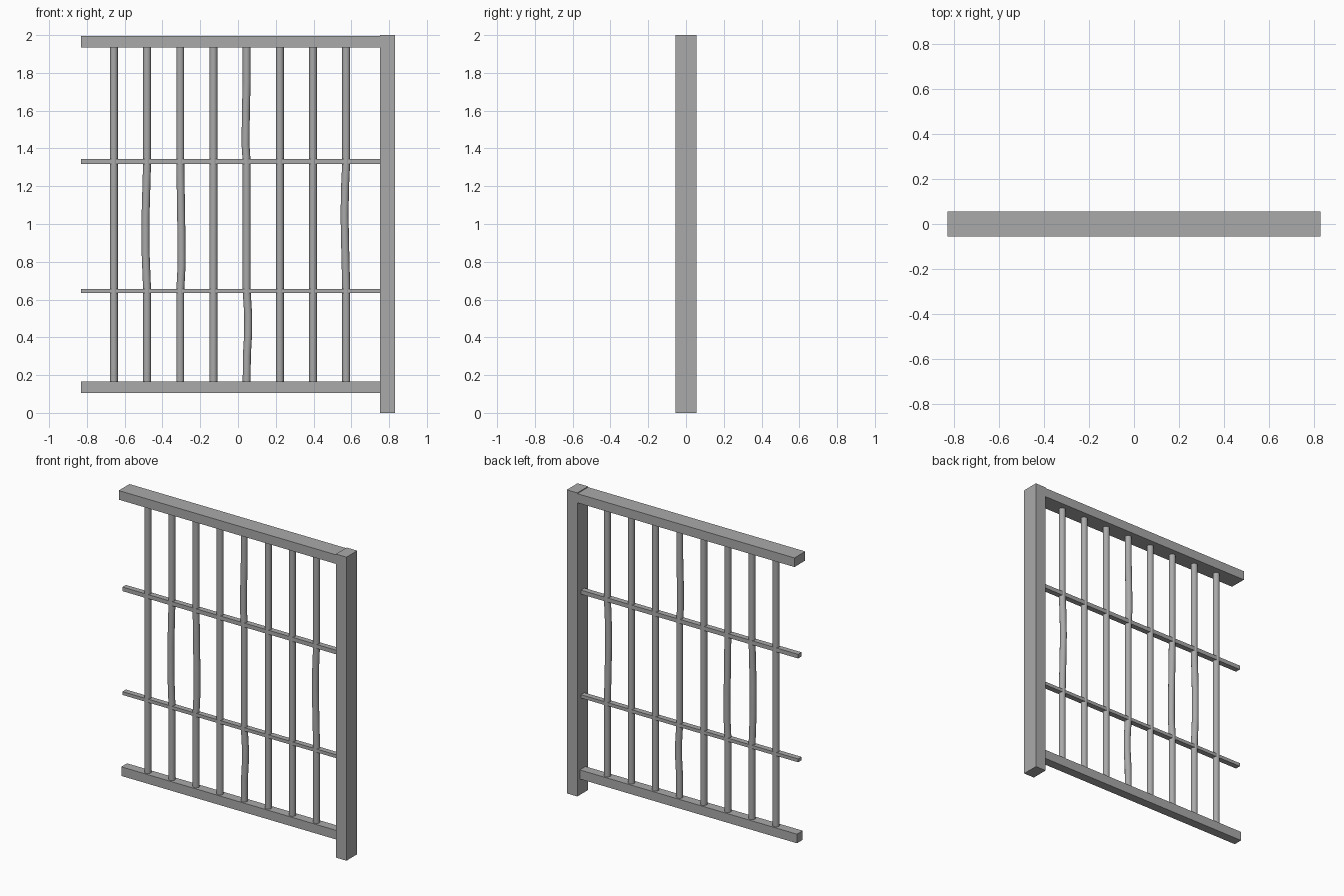
import bpy
import bmesh
from mathutils import Vector

cube = bpy.data.objects.get("Cube")
if cube:
    bpy.data.objects.remove(cube)

# One flat grey metal
metal = bpy.data.materials.new("grey_metal")
metal.use_nodes = True
GREY = (0.40, 0.40, 0.40, 1)
metal.diffuse_color = GREY
metal.node_tree.nodes["Principled BSDF"].inputs["Base Color"].default_value = GREY


def add_box(name, x, y, z):
    """Box from (min, max) ranges on each axis."""
    mesh = bpy.data.meshes.new(name)
    bm = bmesh.new()
    bmesh.ops.create_cube(bm, size=1)
    for v in bm.verts:
        v.co = Vector([lo + (c + 0.5) * (hi - lo)
                       for c, (lo, hi) in zip(v.co, (x, y, z))])
    bm.to_mesh(mesh)
    bm.free()
    mesh.materials.append(metal)
    obj = bpy.data.objects.new(name, mesh)
    bpy.context.collection.objects.link(obj)


def add_bar(name, x, bends, radius=0.021):
    """Upright round bar; each bend is (z, sideways shift)."""
    curve = bpy.data.curves.new(name, "CURVE")
    curve.dimensions = "3D"
    curve.bevel_depth = radius
    curve.bevel_resolution = 6
    curve.use_fill_caps = True
    path = [(0.15, 0)] + bends + [(1.95, 0)]
    spline = curve.splines.new("POLY")
    spline.points.add(len(path) - 1)
    for point, (z, shift) in zip(spline.points, path):
        point.co = (x + shift, 0, z, 1)
    curve.materials.append(metal)
    obj = bpy.data.objects.new(name, curve)
    bpy.context.collection.objects.link(obj)
    # Turn the swept curve into a smooth mesh
    bpy.ops.object.select_all(action="DESELECT")
    bpy.context.view_layer.objects.active = obj
    obj.select_set(True)
    bpy.ops.object.convert(target="MESH")
    bpy.ops.object.shade_smooth_by_angle()


# Frame: side post and the rails that butt against it
SPAN = (-0.83, 0.755)
add_box("side_post", (0.753, 0.83), (-0.056, 0.056), (0, 2))
add_box("top_rail", SPAN, (-0.056, 0.056), (1.935, 1.995))
add_box("bottom_rail", SPAN, (-0.03, 0.03), (0.105, 0.165))
add_box("upper_crossbar", SPAN, (-0.018, 0.018), (1.318, 1.345))
add_box("lower_crossbar", SPAN, (-0.018, 0.018), (0.634, 0.656))

# Evenly spaced upright bars, a few of them bent
bent = {
    1: [(0.65, 0), (0.85, -0.008), (1.05, -0.008), (1.33, 0)],
    2: [(0.65, 0), (0.78, 0.007), (0.95, 0.006), (1.33, 0)],
    4: [(0.3, 0.001), (0.42, 0.008), (0.52, 0.008), (0.65, 0),
        (1.33, 0), (1.42, -0.006), (1.6, -0.004), (1.75, 0)],
    7: [(0.65, 0), (0.9, -0.006), (1.05, -0.009), (1.2, -0.006), (1.33, 0)],
}
for i in range(8):
    add_bar(f"upright_bar_{i + 1}", -0.657 + 0.1757 * i, bent.get(i, []))
